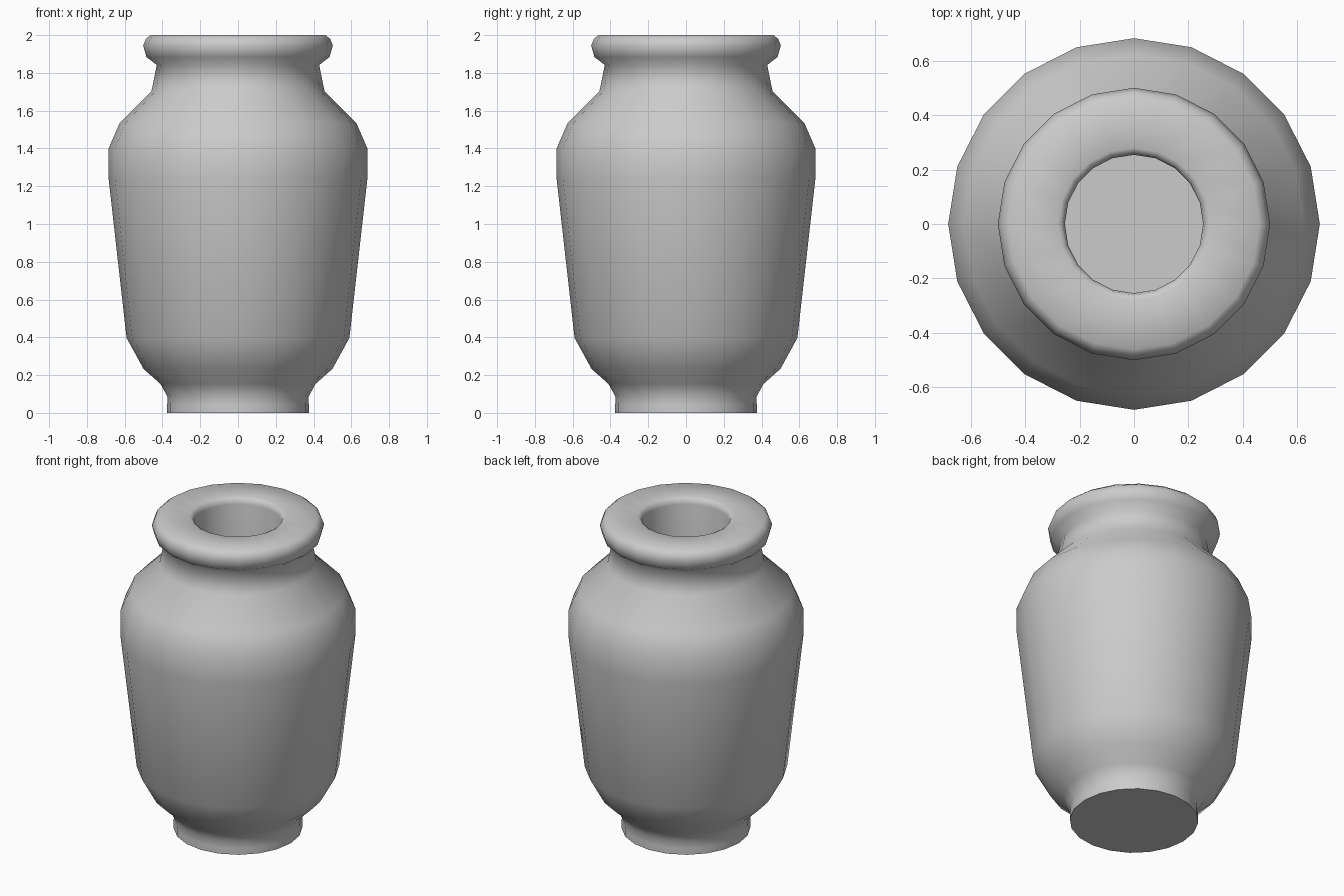
import bpy, bmesh, math

if "Cube" in bpy.data.objects:
    bpy.data.objects.remove(bpy.data.objects["Cube"])

SIDES = 20

# Half profile (radius, height): foot, belly, shoulder, neck, lip, bore
profile = [
    (0.375, 0.0), (0.375, 0.04), (0.373, 0.085), (0.41, 0.153), (0.50, 0.233),
    (0.59, 0.397), (0.685, 1.24), (0.685, 1.40), (0.627, 1.534),
    (0.458, 1.704), (0.43, 1.842), (0.485, 1.884), (0.502, 1.945),
    (0.488, 1.98), (0.463, 2.0), (0.28, 2.0), (0.262, 1.99),
    (0.255, 1.96), (0.255, 1.0),
]

bm = bmesh.new()
rings = []
for r, z in profile:
    rings.append([bm.verts.new((r * math.cos(2 * math.pi * i / SIDES),
                                r * math.sin(2 * math.pi * i / SIDES), z))
                  for i in range(SIDES)])

# Walls between neighbouring rings
for a, b in zip(rings, rings[1:]):
    for i in range(SIDES):
        j = (i + 1) % SIDES
        bm.faces.new((a[i], a[j], b[j], b[i]))

# Underside and inner floor
bm.faces.new(rings[0][::-1])
bm.faces.new(rings[-1])

mesh = bpy.data.meshes.new("vase")
bm.to_mesh(mesh)
bm.free()
vase = bpy.data.objects.new("vase", mesh)
bpy.context.collection.objects.link(vase)

# Smooth body, crisp foot edge and inner floor
bpy.context.view_layer.objects.active = vase
vase.select_set(True)
bpy.ops.object.shade_smooth_by_angle(angle=math.radians(65))
